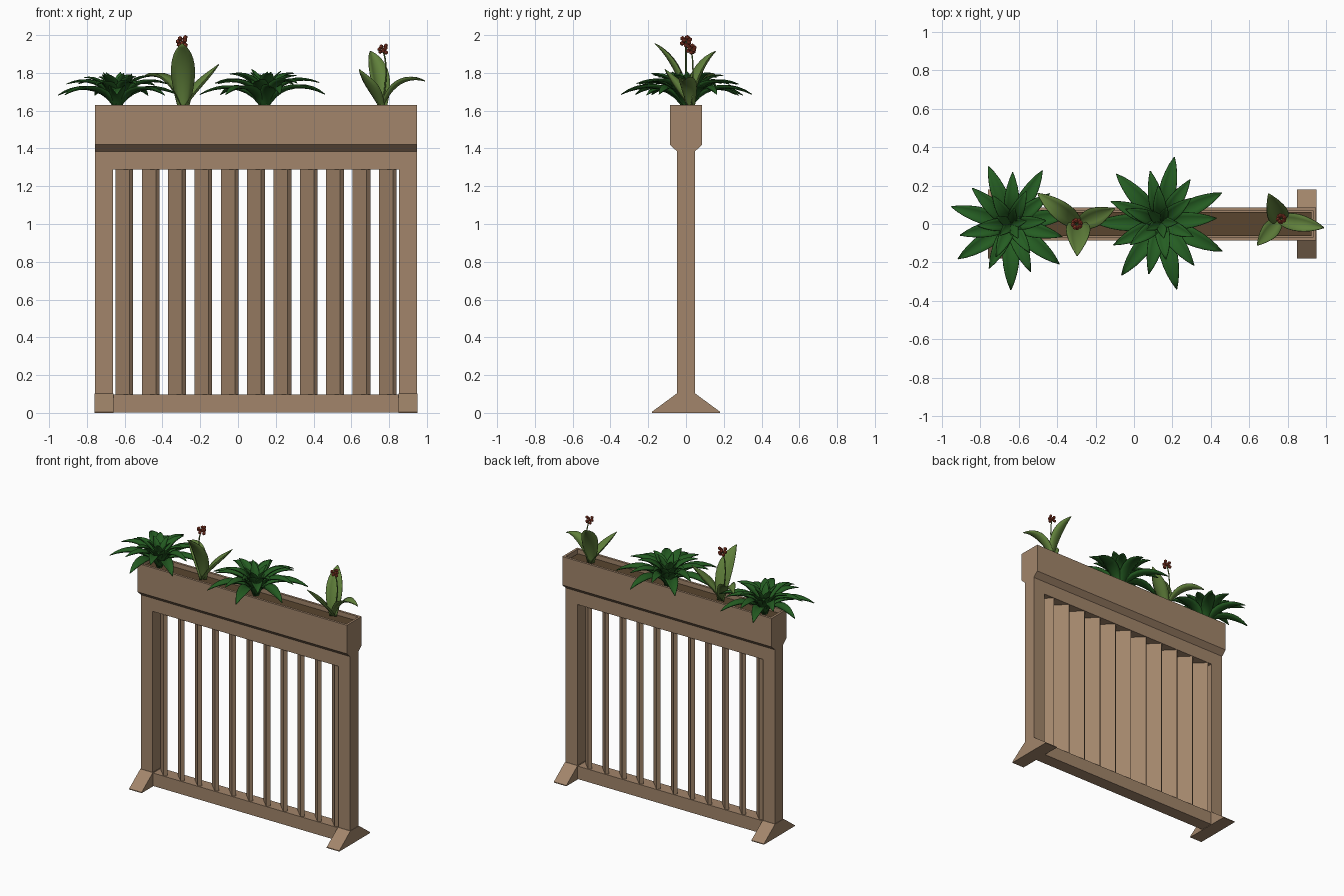
import bpy, bmesh, math, random
from mathutils import Vector, Matrix

if "Cube" in bpy.data.objects:
    bpy.data.objects.remove(bpy.data.objects["Cube"])

random.seed(4)


def material(name, rgb):
    m = bpy.data.materials.new(name)
    m.diffuse_color = (*rgb, 1)
    m.use_nodes = True
    m.node_tree.nodes["Principled BSDF"].inputs["Base Color"].default_value = m.diffuse_color
    return m


WOOD = material("wood", (0.36, 0.235, 0.145))
SOIL = material("soil", (0.10, 0.06, 0.028))
DARK = material("dark_leaf", (0.018, 0.11, 0.016))
LIGHT = material("light_leaf", (0.12, 0.22, 0.045))
RED = material("blossom", (0.36, 0.06, 0.03))


def finish(name, bm, mat):
    bmesh.ops.recalc_face_normals(bm, faces=bm.faces)
    me = bpy.data.meshes.new(name)
    bm.to_mesh(me)
    bm.free()
    me.materials.append(mat)
    ob = bpy.data.objects.new(name, me)
    bpy.context.collection.objects.link(ob)
    return ob


def box(name, x0, x1, y0, y1, z0, z1, mat=WOOD, turn=0):
    bm = bmesh.new()
    size = Vector((x1 - x0, y1 - y0, z1 - z0))
    mid = Vector((x0 + x1, y0 + y1, z0 + z1)) / 2
    bmesh.ops.create_cube(bm, size=1, matrix=Matrix.Translation(mid)
                          @ Matrix.Rotation(turn, 4, 'Z') @ Matrix.Diagonal((*size, 1)))
    return finish(name, bm, mat)


def prism(x0, x1, profile):
    """y-z profile extruded along x"""
    bm = bmesh.new()
    f = bm.faces.new([bm.verts.new((x0, y, z)) for y, z in profile])
    ext = bmesh.ops.extrude_face_region(bm, geom=[f])
    bmesh.ops.translate(bm, vec=(x1 - x0, 0, 0),
                        verts=[v for v in ext["geom"] if isinstance(v, bmesh.types.BMVert)])
    bmesh.ops.recalc_face_normals(bm, faces=bm.faces)
    return bm


# Frame
X0, X1, PW, D = -0.758, 0.948, 0.096, 0.048
for side, a in (("left", X0), ("right", X1 - PW)):
    box(side + "_post", a, a + PW, -D, D, 0, 1.385)
    finish(side + "_foot", prism(a - 0.003, a + PW + 0.003, [
        (-0.18, 0), (0.18, 0), (0.18, 0.006), (D + 0.002, 0.102),
        (-D - 0.002, 0.102), (-0.18, 0.006)]), WOOD)
box("header_rail", X0 + PW, X1 - PW, -D, D, 1.288, 1.385)
box("bottom_rail", X0 + PW, X1 - PW, -D, D, 0.003, 0.098)

# Angled slats
for i in range(11):
    c = -0.602 + 0.1395 * i
    box(f"slat_{i + 1}", c - 0.0525, c + 0.0525, -0.014, 0.014, 0.09, 1.295,
        turn=math.radians(-45))

# Planter trough, hollowed from the top
bm = prism(X0, X1, [(-D, 1.385), (D, 1.385), (0.086, 1.42), (0.086, 1.63),
                    (-0.086, 1.63), (-0.086, 1.42)])
top = max(bm.faces, key=lambda f: f.calc_center_median().z)
bmesh.ops.inset_region(bm, faces=[top], thickness=0.024)
well = bmesh.ops.extrude_discrete_faces(bm, faces=[top])["faces"][0]
bmesh.ops.translate(bm, vec=(0, 0, -0.06), verts=well.verts)
finish("planter_trough", bm, WOOD)
box("soil", X0 + 0.023, X1 - 0.023, -0.063, 0.063, 1.568, 1.6, SOIL)


def leaf(bm, ctrl, width, angle, scale, fold, n=9):
    """leaf along a Bezier in (radius, height), turned around z"""
    p = [Vector((r, 0, z)) for r, z in ctrl]
    rot = Matrix.Rotation(math.radians(angle), 3, 'Z')
    rows = []
    for k in range(n + 1):
        t = k / n
        u = 1 - t
        pos = p[0]*u**3 + p[1]*3*u*u*t + p[2]*3*u*t*t + p[3]*t**3
        tan = ((p[1]-p[0])*u*u + (p[2]-p[1])*2*u*t + (p[3]-p[2])*t*t).normalized()
        up = Vector((-tan.z, 0, tan.x))
        w = width / 2 * max(math.sin(math.pi * (0.12 + 0.88 * t ** 1.15)), 0.02) ** 0.85
        rows.append([bm.verts.new(rot @ (pos + Vector((0, s * w, 0)) + up * fold * w * s * s) * scale)
                     for s in (-1, -0.5, 0, 0.5, 1)])
    for a, b in zip(rows, rows[1:]):
        for j in range(4):
            bm.faces.new((a[j], a[j + 1], b[j + 1], b[j]))


def foliage(name, bm, mat, loc):
    ob = finish(name, bm, mat)
    ob.location = loc
    ob.data.shade_smooth()
    mod = ob.modifiers.new("thickness", 'SOLIDIFY')
    mod.thickness = 0.004
    mod.offset = 0
    return ob


# Spiky rosettes: rings of leaves from flat outer to upright inner
RINGS = [
    (7, 0, 0.088, [(0.01, -0.02), (0.07, 0.11), (0.22, 0.12), (0.34, 0.065)]),
    (7, 26, 0.08, [(0.01, -0.02), (0.05, 0.12), (0.15, 0.15), (0.27, 0.12)]),
    (6, 10, 0.07, [(0.005, -0.02), (0.03, 0.11), (0.10, 0.16), (0.185, 0.165)]),
    (5, 40, 0.055, [(0.003, -0.02), (0.015, 0.09), (0.04, 0.14), (0.085, 0.185)]),
]


def rosette(name, loc, phase, scale):
    bm = bmesh.new()
    for count, offset, width, ctrl in RINGS:
        for i in range(count):
            leaf(bm, ctrl, width, phase + offset + 360 * i / count + random.uniform(-3, 3),
                 scale * random.uniform(0.94, 1.03), 0.4)
    foliage(name, bm, DARK, loc)


rosette("left_rosette", (-0.64, 0.0, 1.62), 113, 1.0)
rosette("middle_rosette", (0.14, 0.01, 1.62), 27, 1.05)


# Broad-leaved flowering plants
def flowering(name, loc, phase, scale):
    bm = bmesh.new()
    for angle, width, ctrl in (
            (143, 0.10, [(0, -0.02), (0.06, 0.12), (0.15, 0.18), (0.265, 0.15)]),
            (23, 0.10, [(0, -0.02), (0.07, 0.08), (0.13, 0.12), (0.205, 0.22)]),
            (268, 0.125, [(0, -0.02), (0.02, 0.12), (0.08, 0.25), (0.165, 0.33)])):
        leaf(bm, ctrl, width, angle + phase, scale, 0.5, 12)
    foliage(name + "_leaves", bm, LIGHT, loc)

    # stalk
    rot = Matrix.Rotation(math.radians(phase), 3, 'Z')
    pts = [rot @ Vector(q) * scale for q in
           ((0, 0, -0.02), (-0.022, 0, 0.1), (-0.032, 0, 0.2), (-0.025, 0, 0.28), (-0.008, 0, 0.345))]
    cu = bpy.data.curves.new(name + "_stalk", 'CURVE')
    cu.dimensions = '3D'
    cu.bevel_depth = 0.004
    cu.bevel_resolution = 1
    sp = cu.splines.new('POLY')
    sp.points.add(len(pts) - 1)
    for sp_pt, q in zip(sp.points, pts):
        sp_pt.co = (*q, 1)
    cu.materials.append(LIGHT)
    ob = bpy.data.objects.new(name + "_stalk", cu)
    ob.location = loc
    bpy.context.collection.objects.link(ob)

    # blossom cluster
    bm = bmesh.new()
    for i in range(9):
        a = i * 2.4
        off = Vector((0.02 * math.cos(a), 0.02 * math.sin(a), -0.024 + 0.0052 * i)) * scale
        bmesh.ops.create_icosphere(bm, subdivisions=1, radius=0.0135 * scale,
                                   matrix=Matrix.Translation(pts[-1] + off))
    finish(name + "_blossoms", bm, RED).location = loc


flowering("left_flower", (-0.29, 0.0, 1.625), 0, 1.0)
flowering("right_flower", (0.76, 0.025, 1.625), 206, 0.88)
